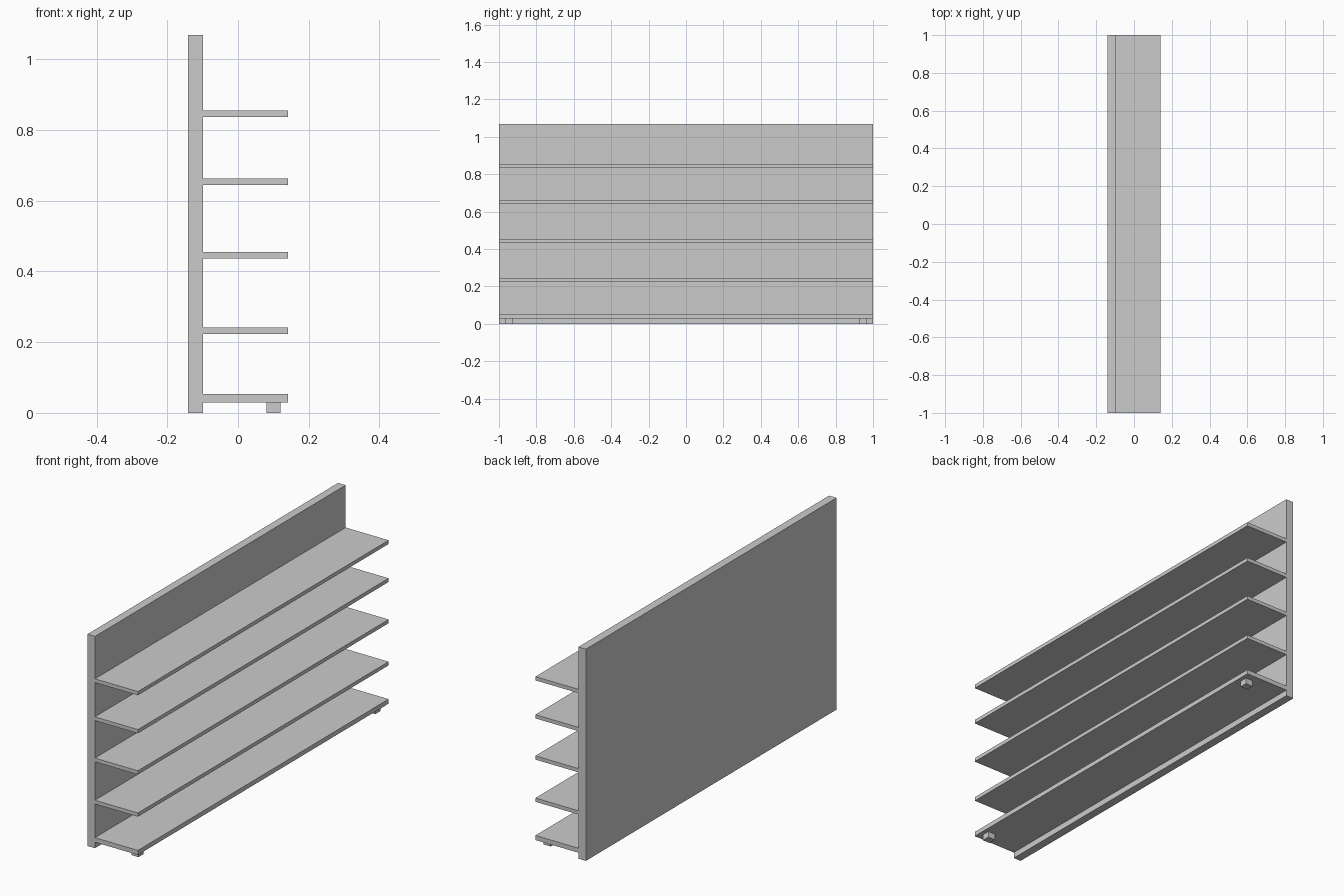
import bpy

if "Cube" in bpy.data.objects:
    bpy.data.objects.remove(bpy.data.objects["Cube"])


def box(name, x, y, z):
    """Axis-aligned box from (min, max) ranges."""
    bpy.ops.mesh.primitive_cube_add(size=1)
    ob = bpy.context.object
    ob.name = name
    ob.location = [(a + b) / 2 for a, b in (x, y, z)]
    ob.scale = [b - a for a, b in (x, y, z)]
    bpy.ops.object.transform_apply(location=True, rotation=True, scale=True)
    return ob


LENGTH = (-1, 1)
BACK, PANEL_FRONT, SHELF_FRONT = -0.141, -0.099, 0.141

# Upright back panel
box("back_panel", (BACK, PANEL_FRONT), LENGTH, (0, 1.069))

# Shelves, the base one slightly thicker
shelves = [(0.03, 0.053), (0.223, 0.242), (0.436, 0.455),
           (0.644, 0.663), (0.836, 0.855)]
for i, z in enumerate(shelves):
    name = "base_shelf" if i == 0 else f"shelf_{i}"
    box(name, (PANEL_FRONT, SHELF_FRONT), LENGTH, z)

# Small feet under the front edge of the base shelf
for side, y in (("left", (-0.965, -0.925)), ("right", (0.925, 0.965))):
    box(f"foot_{side}", (0.08, 0.12), y, (0, 0.03))
